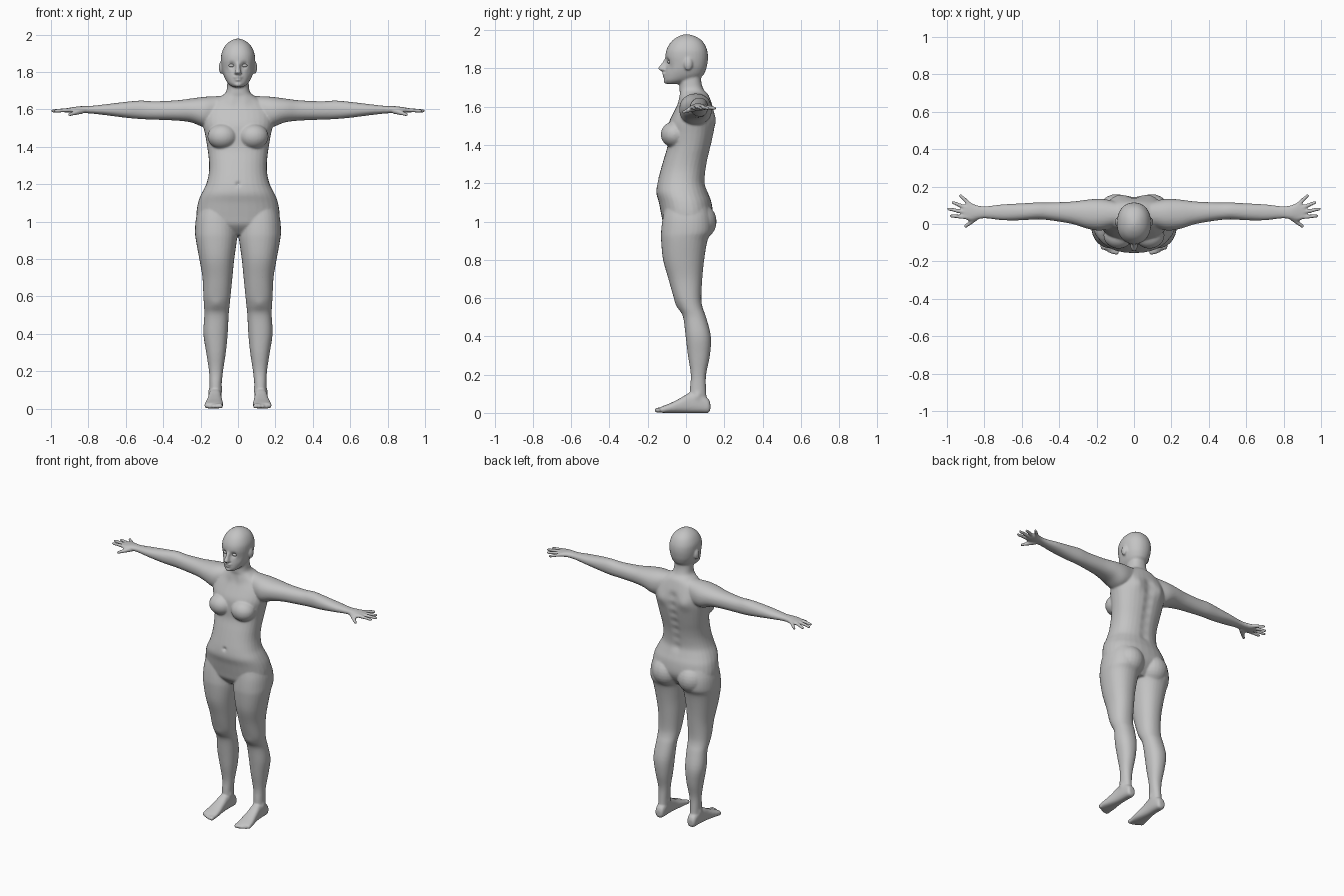
import bpy
import bmesh
import math
from mathutils import Vector, Matrix, kdtree

cube = bpy.data.objects.get("Cube")
if cube:
    bpy.data.objects.remove(cube, do_unlink=True)

SIDES = (1, -1)

grey = bpy.data.materials.new("plain grey")
grey.use_nodes = True
GREY = (0.55, 0.55, 0.55, 1)
grey.diffuse_color = GREY
grey.node_tree.nodes["Principled BSDF"].inputs["Base Color"].default_value = GREY


def spline(a, b, c, d, t):
    """Catmull-Rom value between b and c."""
    return 0.5 * (2 * b + (c - a) * t + (2 * a - 5 * b + 4 * c - d) * t ** 2
                  + (3 * b - a - 3 * c + d) * t ** 3)


def refine(rings, steps=4):
    """Insert smooth in-between rings."""
    out = []
    last = len(rings) - 1
    for i in range(last):
        four = [rings[max(0, min(last, i + k))] for k in (-1, 0, 1, 2)]
        for j in range(steps):
            out.append([spline(*vals, j / steps) for vals in zip(*four)])
    return out + [rings[-1]]


def loft(bm, axis, rings, side=1, power=2.2, count=32):
    """Skin rounded sections; a ring is (station, u low, u high, v low, v high)."""
    loops = []
    for s, u0, u1, v0, v1 in refine(rings):
        loop = []
        for k in range(count):
            angle = math.tau * k / count
            c, n = math.cos(angle), math.sin(angle)
            u = (u0 + u1) / 2 + (u1 - u0) / 2 * math.copysign(abs(c) ** (2 / power), c)
            v = (v0 + v1) / 2 + (v1 - v0) / 2 * math.copysign(abs(n) ** (2 / power), n)
            x, y, z = {"x": (s, u, v), "y": (u, s, v), "z": (u, v, s)}[axis]
            loop.append(bm.verts.new((x * side, y, z)))
        loops.append(loop)
    faces = [bm.faces.new(loops[0]), bm.faces.new(loops[-1][::-1])]
    for a, b in zip(loops, loops[1:]):
        for k in range(count):
            m = (k + 1) % count
            faces.append(bm.faces.new((a[k], a[m], b[m], b[k])))
    bmesh.ops.recalc_face_normals(bm, faces=faces)


def ball(bm, centre, radii, side=1):
    """Ellipsoid."""
    x, y, z = centre
    place = Matrix.Translation((x * side, y, z)) @ Matrix.Diagonal((*radii, 1))
    bmesh.ops.create_uvsphere(bm, u_segments=24, v_segments=14, radius=1, matrix=place)


def digit(bm, start, end, r0, r1, side):
    """Tapered finger or toe with rounded ends."""
    a, b = (Vector((p[0] * side, p[1], p[2])) for p in (start, end))
    turn = (b - a).to_track_quat("Z", "Y").to_matrix().to_4x4()
    bmesh.ops.create_cone(bm, cap_ends=True, segments=14, radius1=r0, radius2=r1,
                          depth=(b - a).length,
                          matrix=Matrix.Translation((a + b) / 2) @ turn)
    ball(bm, a, (r0, r0, r0))
    ball(bm, b, (r1, r1, r1))


def make_object(name, bm):
    mesh = bpy.data.meshes.new(name)
    bm.to_mesh(mesh)
    bm.free()
    mesh.materials.append(grey)
    obj = bpy.data.objects.new(name, mesh)
    bpy.context.collection.objects.link(obj)
    return obj


def apply_modifier(obj, kind, **settings):
    mod = obj.modifiers.new(kind.lower(), kind)
    for key, value in settings.items():
        setattr(mod, key, value)
    bpy.context.view_layer.objects.active = obj
    bpy.ops.object.modifier_apply(modifier=mod.name)


body = bmesh.new()

# Torso and neck: height, half width, front, back
torso = [
    (.93, .10, -.07, .08), (.98, .20, -.115, .12), (1.03, .222, -.128, .14),
    (1.1, .214, -.142, .133), (1.15, .195, -.155, .115), (1.2, .17, -.15, .10),
    (1.26, .156, -.135, .103), (1.32, .155, -.118, .113), (1.39, .163, -.098, .13),
    (1.46, .175, -.095, .145), (1.52, .187, -.088, .15), (1.58, .185, -.06, .145),
    (1.63, .155, -.035, .13), (1.665, .10, -.03, .115), (1.69, .066, -.034, .092),
    (1.73, .058, -.035, .08), (1.78, .055, -.04, .08)]
loft(body, "z", [(z, -w, w, f, b) for z, w, f, b in torso], power=2.3)

# Head
head = [
    (1.718, .025, -.10, -.04), (1.735, .05, -.112, .03), (1.76, .068, -.112, .085),
    (1.79, .08, -.108, .103), (1.82, .087, -.103, .111), (1.86, .091, -.108, .115),
    (1.9, .088, -.101, .109), (1.94, .069, -.077, .088), (1.966, .04, -.043, .053),
    (1.978, .01, -.01, .015)]
loft(body, "z", [(z, -w, w, f, b) for z, w, f, b in head])

# Nose, lips and chin
nose = [(1.785, .012, -.125, -.09), (1.793, .019, -.142, -.09), (1.802, .016, -.146, -.09),
        (1.825, .011, -.128, -.09), (1.85, .01, -.112, -.09)]
loft(body, "z", [(z, -w, w, f, b) for z, w, f, b in nose])
ball(body, (0, -.11, 1.772), (.024, .015, .006))
ball(body, (0, -.108, 1.758), (.021, .015, .007))
ball(body, (0, -.1, 1.733), (.022, .018, .014))

# Limb sections
leg = [
    (1.12, .02, .19, -.10, .10), (1.03, .01, .222, -.12, .13), (.95, .003, .23, -.13, .135),
    (.9, .006, .225, -.13, .112), (.8, .02, .207, -.12, .095), (.7, .03, .19, -.092, .085),
    (.6, .04, .185, -.063, .08), (.55, .045, .182, -.04, .087), (.5, .05, .18, -.015, .105),
    (.4, .055, .185, -.002, .13), (.3, .065, .17, .01, .125), (.2, .08, .155, .025, .105),
    (.12, .088, .152, .02, .105), (.05, .09, .15, .02, .11)]
arm = [
    (.06, 0, .11, 1.56, 1.675), (.12, -.02, .125, 1.52, 1.67), (.18, -.035, .135, 1.505, 1.667),
    (.25, -.025, .13, 1.53, 1.658), (.33, 0, .12, 1.54, 1.648), (.45, .02, .115, 1.545, 1.643),
    (.52, .025, .115, 1.548, 1.647), (.6, .02, .11, 1.555, 1.64), (.7, .02, .105, 1.568, 1.628),
    (.79, .03, .095, 1.578, 1.618), (.84, .025, .1, 1.58, 1.617), (.88, .017, .115, 1.58, 1.612),
    (.91, .03, .1, 1.585, 1.607)]
foot = [
    (.127, .105, .14, .015, .05), (.115, .092, .15, 0, .075), (.07, .088, .155, 0, .105),
    (.02, .088, .158, 0, .105), (-.03, .085, .165, 0, .077), (-.08, .08, .175, 0, .052),
    (-.12, .08, .18, 0, .036), (-.137, .086, .174, .004, .028)]
fingers = [((.89, .036), (.978, .043)), ((.9, .063), (.991, .08)),
           ((.895, .086), (.968, .115)), ((.875, .102), (.928, .152))]

for side in SIDES:
    loft(body, "z", leg, side)
    loft(body, "x", arm, side)
    loft(body, "y", foot, side, power=2.6)
    # Chest, seat and ear
    ball(body, (.083, -.06, 1.455), (.08, .072, .068), side)
    ball(body, (.095, .06, 1.0), (.098, .1, .1), side)
    ball(body, (.09, .012, 1.823), (.013, .022, .034), side)
    # Fingers and thumb
    for (x0, y0), (x1, y1) in fingers:
        digit(body, (x0, y0, 1.597), (x1, y1, 1.592), .012, .009, side)
    digit(body, (.84, .04, 1.592), (.875, .008, 1.58), .018, .012, side)
    digit(body, (.875, .008, 1.58), (.9, -.012, 1.572), .012, .009, side)
    # Toes, from big to small
    for i in range(5):
        r = .014 - .001 * i
        x = .094 + .0185 * i
        y = -.151 + .002 * i * i
        digit(body, (x, -.11, .018), (x, y, r), r, r, side)

skin = make_object("body", body)
apply_modifier(skin, "REMESH", mode="VOXEL", voxel_size=.006)

# Sculpting dabs: centre, push, radius
dabs = [
    ((.034, -.1, 1.835), (0, .016, 0), .015),       # eye sockets
    ((.09, .148, 1.53), (0, .014, 0), .045),        # shoulder blades
    ((.035, -.04, 1.645), (0, -.006, .004), .03),   # collarbones
    ((.115, -.045, .56), (0, -.006, 0), .03),       # kneecaps
    ((.15, .06, .09), (.008, 0, 0), .018),          # outer ankles
    ((.09, .05, .1), (-.006, 0, 0), .018),          # inner ankles
    ((.065, -.09, 1.8), (0, .005, 0), .02),         # cheeks
]
middle = [((0, .145 - .1 * abs(z - 1.5), z), (0, -.01, 0), .028)
          for z in (1.2, 1.26, 1.32, 1.38, 1.44, 1.5, 1.56)]
middle.append(((0, -.148, 1.2), (0, .012, 0), .011))

verts = skin.data.vertices
tree = kdtree.KDTree(len(verts))
for v in verts:
    tree.insert(v.co, v.index)
tree.balance()
for (x, y, z), push, radius in ([d for d in middle]
                                + [((c[0] * s, *c[1:]), (p[0] * s, *p[1:]), r)
                                   for c, p, r in dabs for s in SIDES]):
    for _, index, dist in tree.find_range((x, y, z), radius * 2.5):
        verts[index].co += Vector(push) * math.exp(-(dist / radius) ** 2)

apply_modifier(skin, "SMOOTH", factor=.5, iterations=5)
apply_modifier(skin, "DECIMATE", ratio=.45)
parts = [skin]

# Eyes
for side, name in zip(SIDES, ("left_eye", "right_eye")):
    eye = bmesh.new()
    ball(eye, (.034, -.085, 1.834), (.016, .013, .009), side)
    parts.append(make_object(name, eye))

for obj in parts:
    for poly in obj.data.polygons:
        poly.use_smooth = True
